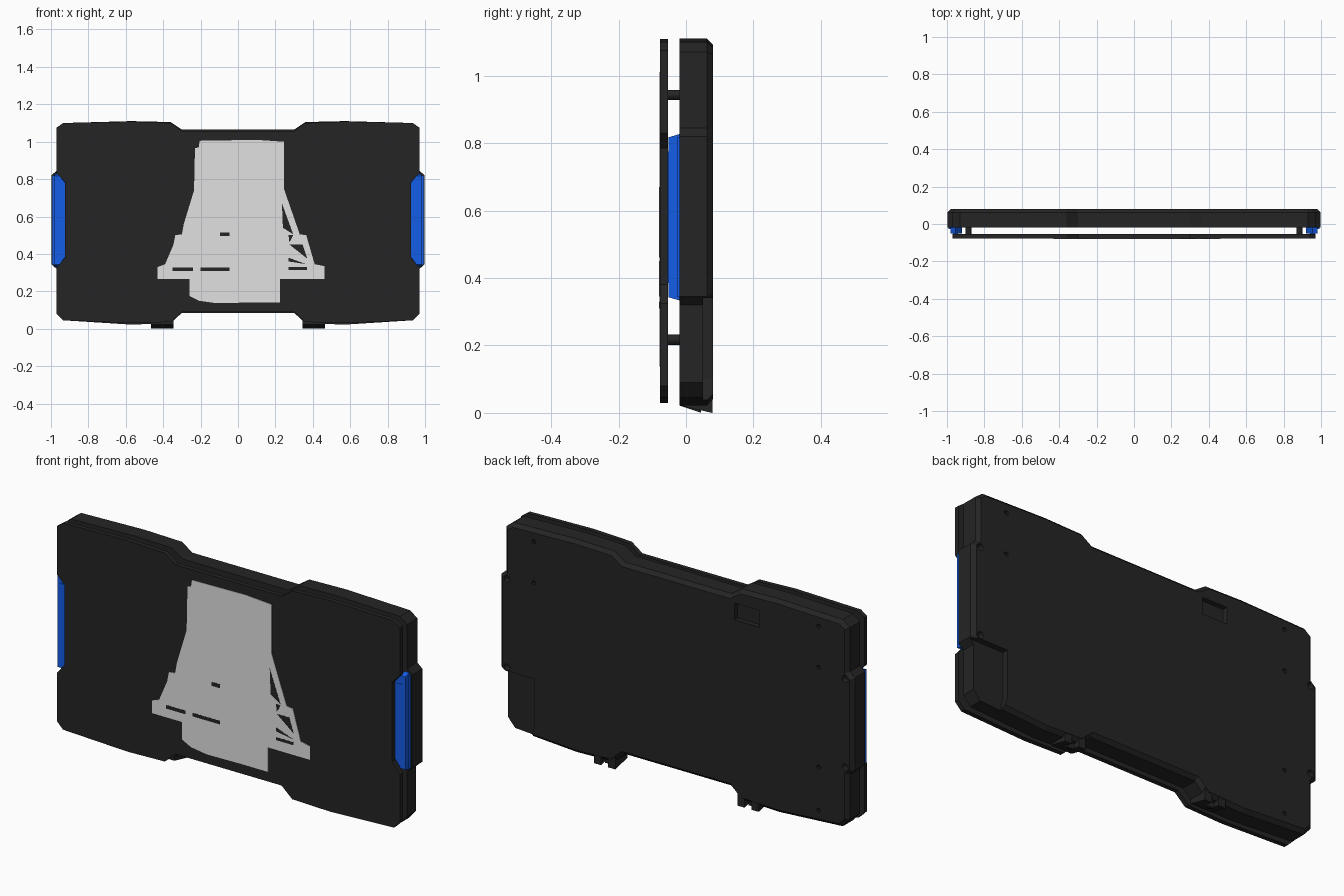
import bpy, bmesh, math

cube = bpy.data.objects.get("Cube")
if cube:
    bpy.data.objects.remove(cube, do_unlink=True)


def material(name, rgb):
    m = bpy.data.materials.new(name)
    m.use_nodes = True
    m.diffuse_color = (*rgb, 1)
    m.node_tree.nodes["Principled BSDF"].inputs["Base Color"].default_value = (*rgb, 1)
    return m


DARK = material("dark plastic", (0.018, 0.018, 0.018))
BLACK = material("groove black", (0.009, 0.009, 0.009))
LIGHT = material("light grey", (0.75, 0.75, 0.75))
BLUE = material("blue", (0.007, 0.11, 0.8))


def prism(name, pts, y0, y1, mat, rim=0):
    """Extrude an (x, z) outline from y0 to y1; rim keeps only a border that wide."""
    bm = bmesh.new()
    face = bm.faces.new([bm.verts.new((x, y0, z)) for x, z in pts])
    if rim:
        bmesh.ops.inset_region(bm, faces=[face], thickness=rim, use_even_offset=True)
        bmesh.ops.delete(bm, geom=[face], context='FACES')
    ext = bmesh.ops.extrude_face_region(bm, geom=bm.faces[:], use_keep_orig=True)
    moved = [v for v in ext["geom"] if isinstance(v, bmesh.types.BMVert)]
    bmesh.ops.translate(bm, verts=moved, vec=(0, y1 - y0, 0))
    bmesh.ops.recalc_face_normals(bm, faces=bm.faces[:])
    me = bpy.data.meshes.new(name)
    bm.to_mesh(me)
    bm.free()
    me.materials.append(mat)
    ob = bpy.data.objects.new(name, me)
    bpy.context.collection.objects.link(ob)
    return ob


def flip(pts):
    return [(-x, z) for x, z in reversed(pts)]


def mirrored(half):
    return half + flip(half)


def rect(x0, x1, z0, z1):
    return [(x0, z0), (x1, z0), (x1, z1), (x0, z1)]


def circle(cx, cz, r, n=24):
    return [(cx + r * math.cos(2 * math.pi * i / n), cz + r * math.sin(2 * math.pi * i / n))
            for i in range(n)]


def rounded(hx, z0, z1, r):
    pts = []
    for k, (cx, cz) in enumerate(rect(-hx + r, hx - r, z0 + r, z1 - r)):
        for i in range(5):
            a = math.pi * (1 + k / 2 + i / 8)
            pts.append((cx + r * math.cos(a), cz + r * math.sin(a)))
    return pts


# Rear housing with softened back edges
body = prism("rear_housing", mirrored([
    (0.3, 1.065), (0.36, 1.105), (0.57, 1.11), (0.93, 1.1), (0.97, 1.07),
    (0.97, 0.845), (0.998, 0.82), (0.998, 0.345), (0.97, 0.32),
    (0.97, 0.09), (0.93, 0.045), (0.57, 0.022), (0.36, 0.03), (0.3, 0.085)]), -0.02, 0.08, DARK)
bm = bmesh.new()
bm.from_mesh(body.data)
back = [e for e in bm.edges if all(v.co.y > 0.07 for v in e.verts)]
bmesh.ops.bevel(bm, geom=back, offset=0.018, segments=1, affect='EDGES', profile=0.5)
bm.to_mesh(body.data)
bm.free()


# Recesses in the back: port, corner pocket, screw holes and side bolt holes
def cut(pts, depth):
    cutter = prism("cutter", pts, 0.08 - depth, 0.12, DARK)
    cutter.hide_render = True
    mod = body.modifiers.new("recess", 'BOOLEAN')
    mod.operation, mod.solver, mod.object = 'DIFFERENCE', 'EXACT', cutter
    bpy.context.view_layer.objects.active = body
    bpy.ops.object.modifier_apply(modifier=mod.name)
    bpy.data.objects.remove(cutter, do_unlink=True)


cut(rect(-0.47, -0.33, 0.945, 1.03), 0.025)
cut([(0.8, 0.1), (0.83, 0.0), (1.05, 0.0), (1.05, 0.34), (0.8, 0.34)], 0.03)
for side in (-1, 1):
    for z in (1.04, 0.83, 0.32, 0.1):
        if side < 0 or z > 0.5:
            cut(circle(side * 0.805, z, 0.011, 10), 0.02)
    for z in (0.81, 0.36):
        cut(circle(side * 0.955, z, 0.017, 12), 0.03)

# Two pronged feet under the housing, sloping down toward the back
for side, name in ((-1, "right"), (1, "left")):
    for x, w in ((0.365, 0.02), (0.405, 0.02), (0.445, 0.02)):
        foot = prism(f"{name}_foot_prong", rect(side * x - w, side * x + w, 0.0, 0.06),
                     -0.02, 0.078 if x != 0.405 else 0.045, DARK)
        for v in foot.data.vertices:
            if v.co.z < 0.01 and v.co.y < 0:
                v.co.z = 0.022

# Front cover plate
plate_half = [
    (0.3, 1.057), (0.36, 1.1), (0.57, 1.108), (0.935, 1.1), (0.97, 1.075),
    (0.97, 0.83), (0.925, 0.785), (0.925, 0.38), (0.97, 0.325),
    (0.97, 0.08), (0.935, 0.045), (0.57, 0.03), (0.36, 0.036), (0.3, 0.09)]
prism("front_plate", mirrored(plate_half), -0.077, -0.054, DARK)

# Light border along the plate edge, level along the bottom
border = [(x, max(z, 0.048) + (0.007 if z > 1 else 0)) for x, z in plate_half]
border[-1] = (0.3, 0.1)
prism("plate_border", mirrored(border), -0.079, -0.077, LIGHT, rim=0.009)

# Panel grooves on the plate
prism("outer_groove", rounded(0.757, 0.27, 0.89, 0.045), -0.078, -0.0768, BLACK, rim=0.006)
prism("inner_groove", rounded(0.73, 0.297, 0.867, 0.03), -0.078, -0.0768, BLACK, rim=0.006)

# Corner rings with spacer posts behind them
for side in (-1, 1):
    for z, post_z in ((0.948, 0.943), (0.205, 0.217)):
        prism("corner_ring", circle(side * 0.895, z, 0.051, 32), -0.079, -0.077, LIGHT, rim=0.009)
        prism("spacer_post", circle(side * 0.885, post_z, 0.015, 16), -0.056, -0.018, DARK)

# Blue side grips, each with a raised rib and dark end blocks
for side, name in ((-1, "right"), (1, "left")):
    def sided(pts):
        return pts if side > 0 else flip(pts)
    grip = prism(f"{name}_grip", sided([(0.92, 0.39), (0.955, 0.343), (0.982, 0.343),
                                        (0.982, 0.817), (0.955, 0.817), (0.92, 0.775)]),
                 -0.052, -0.018, BLUE)
    for v in grip.data.vertices:
        if v.co.y > -0.03:
            v.co.z += 0.01 if v.co.z > 0.58 else -0.01
    prism(f"{name}_grip_rib", sided(rect(0.94, 0.967, 0.385, 0.775)), -0.055, -0.05, BLUE)
    prism(f"{name}_grip_edge", sided(rect(0.98, 0.992, 0.343, 0.817)), -0.027, -0.018, BLUE)

# Pale silhouette inlay in the middle of the plate
prism("pale_inlay", [
    (-0.205, 1.005), (-0.21, 0.97), (-0.23, 0.965), (-0.235, 0.74), (-0.29, 0.56),
    (-0.3, 0.505), (-0.335, 0.5), (-0.345, 0.45), (-0.39, 0.345), (-0.43, 0.33),
    (-0.43, 0.265), (-0.26, 0.265), (-0.26, 0.175), (-0.21, 0.15), (-0.12, 0.137),
    (0.07, 0.14), (0.225, 0.14), (0.225, 0.265), (0.462, 0.265), (0.462, 0.335),
    (0.41, 0.345), (0.365, 0.5), (0.33, 0.505), (0.245, 0.75), (0.245, 1.0), (0.1, 1.01)],
    -0.079, -0.077, LIGHT)

# Dark openings in the inlay
for pts in (rect(-0.095, -0.045, 0.495, 0.515), rect(-0.35, -0.24, 0.31, 0.328),
            rect(-0.2, -0.045, 0.31, 0.328), rect(0.27, 0.37, 0.315, 0.33),
            [(0.235, 0.67), (0.24, 0.54), (0.295, 0.505)],
            [(0.27, 0.5), (0.275, 0.46), (0.295, 0.5)],
            [(0.275, 0.45), (0.345, 0.45), (0.37, 0.375)],
            [(0.27, 0.36), (0.365, 0.345), (0.27, 0.38)]):
    prism("inlay_opening", pts, -0.0797, -0.0785, DARK)
